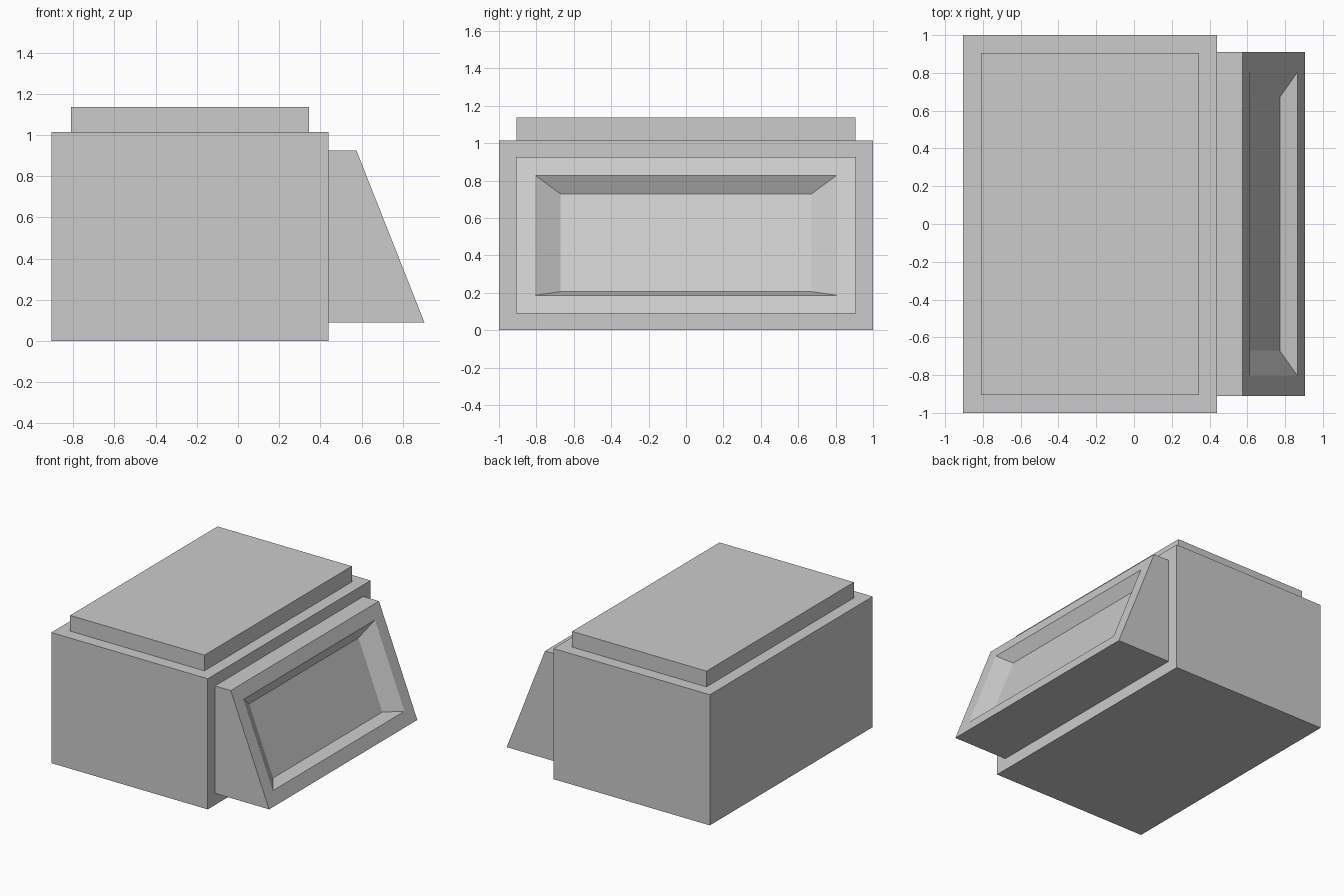
import bpy, bmesh
from mathutils import Vector

if "Cube" in bpy.data.objects:
    bpy.data.objects.remove(bpy.data.objects["Cube"])


def face_towards(bm, direction):
    """Outermost face looking along the given direction."""
    d = Vector(direction)
    bm.normal_update()
    faces = [f for f in bm.faces if f.normal.dot(d) > 0.8]
    return max(faces, key=lambda f: f.calc_center_median().dot(d))


def inset(bm, face, amount):
    bmesh.ops.inset_region(bm, faces=[face], thickness=amount, use_even_offset=True)
    return face


def extrude(bm, face, offset):
    new = bmesh.ops.extrude_discrete_faces(bm, faces=[face])["faces"][0]
    bmesh.ops.translate(bm, verts=new.verts, vec=offset)
    return new


bm = bmesh.new()

# Main box
x0, x1, height = -0.905, 0.44, 1.015
bmesh.ops.create_cube(bm, size=1)
for v in bm.verts:
    v.co = ((x0 + x1) / 2 + v.co.x * (x1 - x0), v.co.y * 2, (v.co.z + 0.5) * height)

# Raised lid
lid = inset(bm, face_towards(bm, (0, 0, 1)), 0.095)
extrude(bm, lid, (0, 0, 0.122))

# Projecting hood with a sloped front
front = inset(bm, face_towards(bm, (1, 0, 0)), 0.09)
front = extrude(bm, front, (0.135, 0, 0))
for v in front.verts:
    if v.co.z < 0.5:
        v.co.x = 0.905

# Recessed panel with tapered walls
front.normal_update()
normal = front.normal.copy()
inset(bm, front, 0.104)
panel = extrude(bm, front, -0.081 * normal)
centre = panel.calc_center_median()
up = normal.cross((0, -1, 0)).normalized()
if up.z < 0:
    up.negate()
for v in panel.verts:
    rel = v.co - centre
    v.co = centre + Vector((0, rel.y * 0.832, 0)) + up * (rel.dot(up) * 0.813 - 0.011)

bmesh.ops.recalc_face_normals(bm, faces=bm.faces)
mesh = bpy.data.meshes.new("cabinet")
bm.to_mesh(mesh)
bm.free()
bpy.context.collection.objects.link(bpy.data.objects.new("cabinet", mesh))
